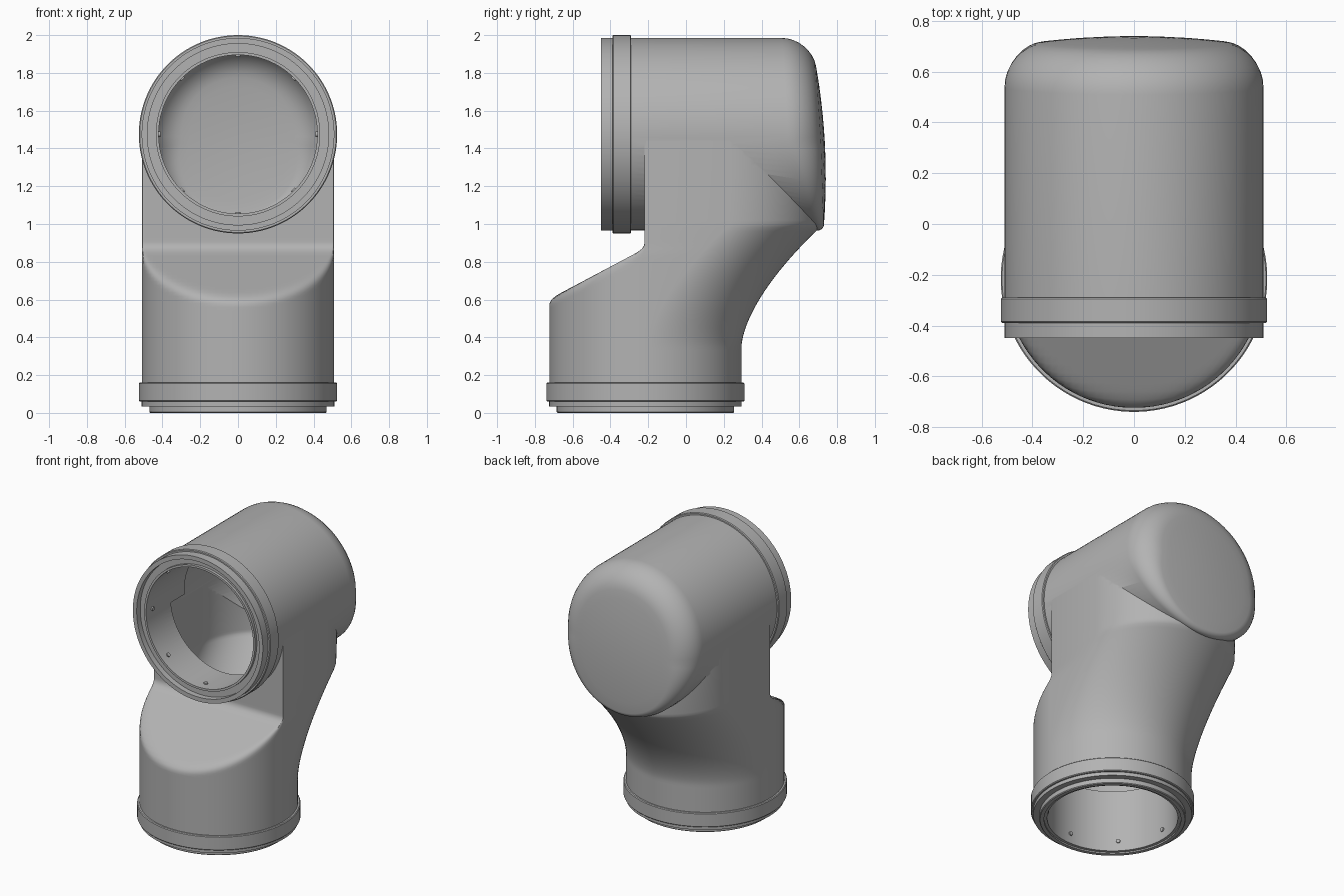
import bpy, bmesh, math
from mathutils import Vector

cube = bpy.data.objects.get("Cube")
if cube:
    bpy.data.objects.remove(cube, do_unlink=True)

AXIS_Z = 1.475      # height of the upper pipe axis
AXIS_Y = -0.215     # depth of the lower pipe axis
R = 0.51            # outer pipe radius
BORE = 0.42         # inner pipe radius
N = 96
ANGLES = [(i + 0.5) * math.tau / N for i in range(N)]

grey = bpy.data.materials.new("pipe grey")
grey.use_nodes = True
grey.diffuse_color = (0.45, 0.45, 0.45, 1)
grey.node_tree.nodes["Principled BSDF"].inputs["Base Color"].default_value = (0.45, 0.45, 0.45, 1)


def loft(name, rings, wrap=False):
    """Skin a list of equal rings; close with end caps or back onto the first ring."""
    bm = bmesh.new()
    rows = [[bm.verts.new(p) for p in ring] for ring in rings]
    pairs = list(zip(rows, rows[1:]))
    if wrap:
        pairs.append((rows[-1], rows[0]))
    else:
        bm.faces.new(rows[0])
        bm.faces.new(rows[-1])
    for a, b in pairs:
        for i in range(len(a)):
            j = (i + 1) % len(a)
            bm.faces.new((a[i], a[j], b[j], b[i]))
    bmesh.ops.recalc_face_normals(bm, faces=bm.faces)
    mesh = bpy.data.meshes.new(name)
    bm.to_mesh(mesh)
    bm.free()
    mesh.materials.append(grey)
    obj = bpy.data.objects.new(name, mesh)
    bpy.context.collection.objects.link(obj)
    return obj


def select(obj):
    bpy.ops.object.select_all(action='DESELECT')
    obj.select_set(True)
    bpy.context.view_layer.objects.active = obj


def smooth(obj):
    select(obj)
    bpy.ops.object.shade_smooth_by_angle(angle=math.radians(32))


def combine(target, tool, operation):
    select(target)
    mod = target.modifiers.new(operation.lower(), 'BOOLEAN')
    mod.operation, mod.solver, mod.object = operation, 'EXACT', tool
    bpy.ops.object.modifier_apply(modifier=mod.name)
    bpy.data.objects.remove(tool, do_unlink=True)


def upright(r, z):
    return [(r * math.cos(a), AXIS_Y + r * math.sin(a), z) for a in ANGLES]


def level(r, y):
    return [(r * math.cos(a), y, AXIS_Z + r * math.sin(a)) for a in ANGLES]


def soft_max(a, b, k):
    h = max(k - abs(a - b), 0) / k
    return max(a, b) + h * h * k / 4


def dome(x, z):
    """Depth of the gently bulged back wall."""
    return 0.74 - 0.15 * (z - 1.25) ** 2 - 0.16 * x * x


def back_edge(z):
    """Flared back outline of the riser."""
    t = min(max((z - 0.35) / 0.65, 0), 1)
    return 0.295 + 0.435 * t ** 1.6 if t < 1 else dome(0, z) - 0.008


def front_edge(z):
    """Sloping shoulder, then the upright wall under the upper pipe."""
    return -soft_max(0.71 - (z - 0.61) / 0.53, 0.22, 0.05)


def riser(name, inset, z0, z1):
    rings = []
    steps = 70
    for i in range(steps + 1):
        z = z0 + (z1 - z0) * i / steps
        r = R - 0.001 - inset
        ring = []
        for a in ANGLES:
            middle = back_edge(z) - R if math.sin(a) > 0 else AXIS_Y
            y = soft_max(middle + r * math.sin(a), front_edge(z) + inset, 0.06)
            ring.append((r * math.cos(a), y, z))
        rings.append(ring)
    return loft(name, rings)


def drum(name, inset, y0):
    r = R - inset
    rings = [level(r, y0)]
    # rounded rim, tighter towards the bottom, followed by the bulged back wall
    turns = [(i * math.pi / 16, 1) for i in range(9)]
    turns += [(math.pi / 2, s) for s in (0.85, 0.7, 0.5, 0.3, 0.1)]
    for turn, scale in turns:
        ring = []
        for a in ANGLES:
            f = 0.03 + 0.12 * min(1, (1 + math.sin(a)) / 0.9)
            rad = (r - f * (1 - math.cos(turn))) * scale
            if turn == math.pi / 2:
                rad = (r - f) * scale
            x, z = rad * math.cos(a), AXIS_Z + rad * math.sin(a)
            ring.append((x, dome(x, z) - inset - f * (1 - math.sin(turn)), z))
        rings.append(ring)
    return loft(name, rings)


# Body: riser and upper drum joined, then hollowed out
body = drum("pipe_body", 0, -0.33)
combine(body, riser("riser", 0, 0.12, 1.46), 'UNION')
combine(body, drum("drum_hollow", 0.06, 0.0), 'DIFFERENCE')
combine(body, riser("riser_hollow", 0.065, 0.45, 1.44), 'DIFFERENCE')
combine(body, loft("front_bore", [level(BORE, -0.5), level(BORE, 0.1)]), 'DIFFERENCE')
combine(body, loft("lower_bore", [upright(BORE, -0.1), upright(BORE, 0.55)]), 'DIFFERENCE')
smooth(body)

# Collars: stepped rings around both openings (radius, distance from the rim)
front_profile = [(BORE, 0.02), (0.435, 0.02), (0.435, 0.04), (0.48, 0.04), (0.48, 0),
                 (R, 0), (R, 0.06), (0.52, 0.06), (0.525, 0.065), (0.525, 0.155),
                 (0.52, 0.16), (0.5, 0.16), (0.5, 0.12), (BORE, 0.12)]
lower_profile = [(BORE, 0.01), (0.44, 0.01), (0.44, 0), (0.465, 0), (0.47, 0.005),
                 (0.47, 0.035), (R, 0.035), (R, 0.06), (0.52, 0.06), (0.525, 0.065),
                 (0.525, 0.155), (0.52, 0.16), (0.5, 0.16), (0.5, 0.12), (BORE, 0.12)]
smooth(loft("front_collar", [level(r, h - 0.45) for r, h in front_profile], wrap=True))
smooth(loft("lower_collar", [upright(r, h) for r, h in lower_profile], wrap=True))

# Small studs set into the bore walls
for i in range(8):
    c, s = math.cos(i * math.tau / 8), math.sin(i * math.tau / 8)
    rad = BORE + 0.006
    for name, place, out in (
            ("front_stud", (rad * c, -0.36, AXIS_Z + rad * s), Vector((c, 0, s))),
            ("lower_stud", (rad * c, AXIS_Y + rad * s, 0.08), Vector((c, s, 0)))):
        bpy.ops.mesh.primitive_cylinder_add(
            vertices=12, radius=0.014, depth=0.03, location=place,
            rotation=out.to_track_quat('Z', 'Y').to_euler())
        stud = bpy.context.object
        stud.name = f"{name}_{i + 1}"
        stud.data.materials.append(grey)
